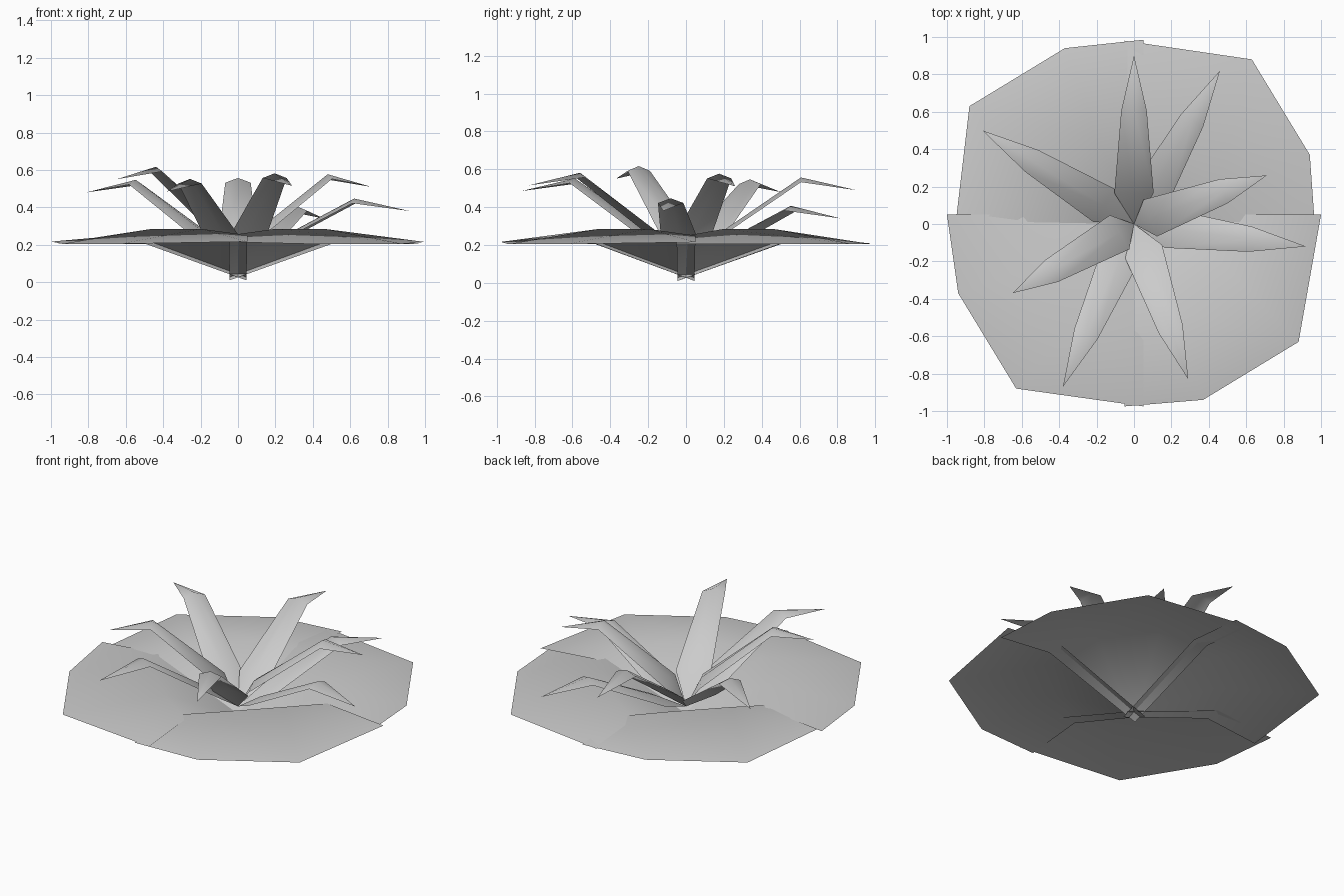
import bpy, math
from mathutils import Matrix, Vector

cube = bpy.data.objects.get("Cube")
if cube:
    bpy.data.objects.remove(cube, do_unlink=True)

# Single leaf colour
mat = bpy.data.materials.new("leaf_grey")
mat.use_nodes = True
GREY = (0.6, 0.6, 0.6, 1)
mat.diffuse_color = GREY
mat.node_tree.nodes["Principled BSDF"].inputs["Base Color"].default_value = GREY


def add_leaf(name, verts, faces, angle):
    turn = Matrix.Rotation(angle, 3, "Z")
    mesh = bpy.data.meshes.new(name)
    mesh.from_pydata([turn @ Vector(v) for v in verts], [], faces)
    mesh.materials.append(mat)
    mesh.shade_smooth()
    obj = bpy.data.objects.new(name, mesh)
    bpy.context.collection.objects.link(obj)


# Broad ground leaves: one base point just past the centre, raised middle row, drooping rim
def broad_leaf(name, turns, lift, reach):
    base = [(-.045, -.045, .01)]
    middle = [(.6, -.05, .24 + lift), (.46, .2, .285),
              (.2, .46, .285), (-.05, .6, .24 + lift)]
    rim = [(reach[0], -.05, .205 + lift), (.94, .37, .205),
           (.63, .88, .205), (-.05, reach[1], .205 + lift)]
    faces = [(0, i, i + 1) for i in (1, 2, 3)]
    faces += [(i, i + 4, i + 5, i + 1) for i in (1, 2, 3)]
    add_leaf(name, base + middle + rim, faces, turns * math.pi / 2)


broad_leaf("broad_leaf_back_left", 0, 0, (.97, .98))
broad_leaf("broad_leaf_back_right", 1, .003, (.985, .96))
broad_leaf("broad_leaf_front_right", 2, .012, (1, .975))
broad_leaf("broad_leaf_front_left", 3, .01, (.975, 1))


# Narrow arching leaves: low pointed base, wide shoulder, bend, pointed tip
def narrow_leaf(name, x, y, tip_z):
    r = math.hypot(x, y)
    shoulder = (.18 + (r - .93) * .5, .105, .255 + (tip_z - .49) * .4)
    bend = (.675 * r, .068, tip_z + .067)
    verts = [(0, 0, .09)]
    for along, half, z in (shoulder, bend):
        verts += [(along, -half, z - .025), (along, 0, z), (along, half, z - .025)]
    verts.append((r, 0, tip_z))
    faces = [(0, 1, 2), (0, 2, 3), (1, 4, 5, 2), (2, 5, 6, 3), (4, 7, 5), (5, 7, 6)]
    add_leaf(name, verts, faces, math.atan2(y, x))


tips = [(0, .9, .49), (.46, .82, .34), (.71, .26, .51), (.92, -.12, .38),
        (.29, -.83, .515), (-.38, -.87, .485), (-.65, -.37, .55), (-.81, .5, .48)]
for i, tip in enumerate(tips):
    narrow_leaf(f"narrow_leaf_{i + 1}", *tip)
